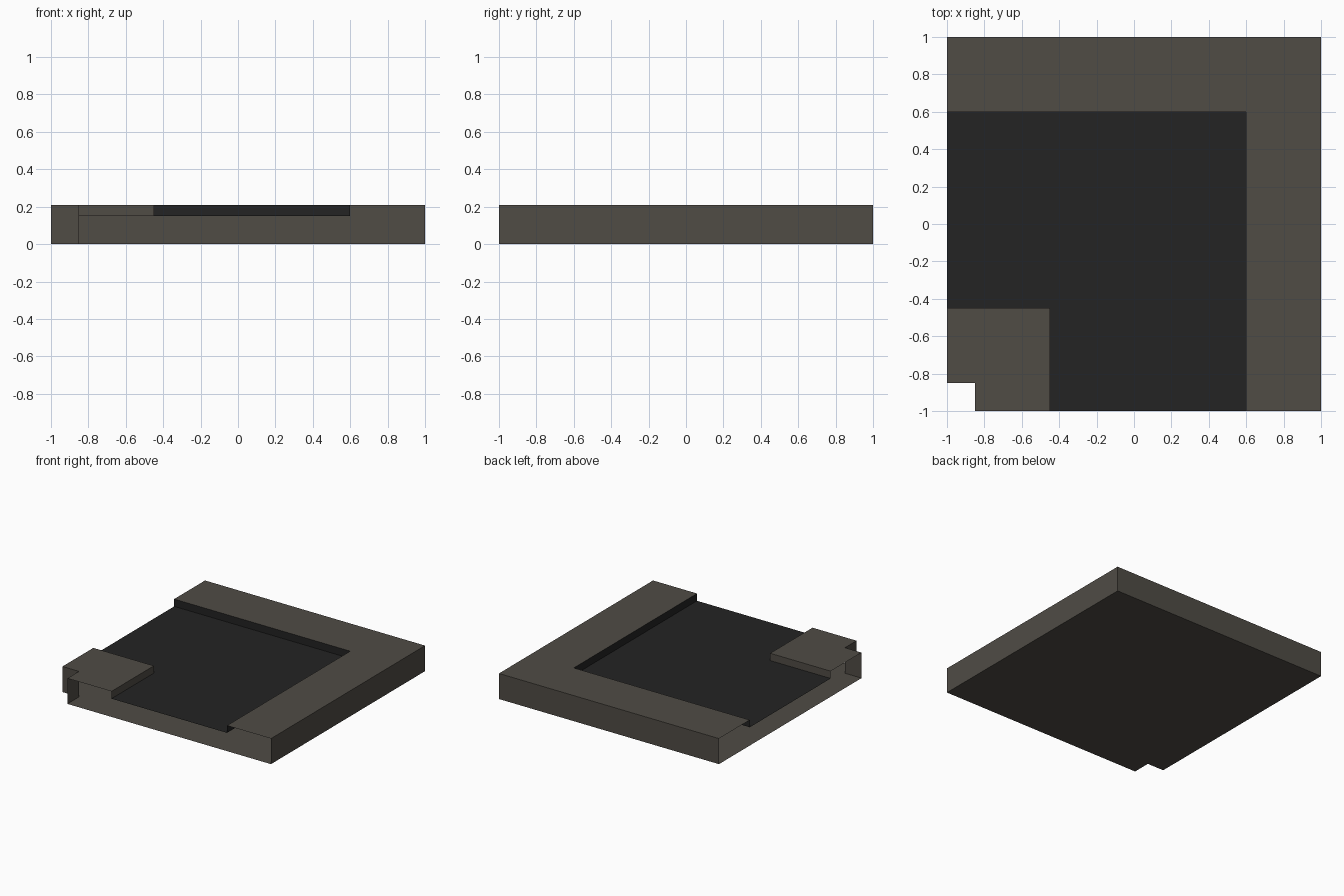
import bpy

if "Cube" in bpy.data.objects:
    bpy.data.objects.remove(bpy.data.objects["Cube"])

TOP, ROAD = 0.21, 0.15           # pavement and road heights
OUT, IN, CUT = 0.6, -0.45, -0.85  # outer kerb, inner kerb, corner notch


def material(name, rgb):
    m = bpy.data.materials.new(name)
    m.diffuse_color = (*rgb, 1.0)
    m.use_nodes = True
    m.node_tree.nodes["Principled BSDF"].inputs["Base Color"].default_value = m.diffuse_color
    return m


paving = material("warm_grey_paving", (0.080, 0.072, 0.060))
asphalt = material("dark_asphalt", (0.0168, 0.0168, 0.0168))


def make(name, verts, faces, mat):
    me = bpy.data.meshes.new(name)
    me.from_pydata(verts, [], faces)
    me.materials.append(mat)
    ob = bpy.data.objects.new(name, me)
    bpy.context.scene.collection.objects.link(ob)
    return ob


def sheet(name, outline, z, mat, down=False):
    """Flat horizontal face from a counter-clockwise outline."""
    pts = outline[::-1] if down else outline
    make(name, [(x, y, z) for x, y in pts], [tuple(range(len(pts)))], mat)


def wall(name, path, z0, z1, mat):
    """Upright faces along a path, facing to the right of travel."""
    n = len(path)
    verts = [(x, y, z) for z in (z0, z1) for x, y in path]
    make(name, verts, [(i, i + 1, n + i + 1, n + i) for i in range(n - 1)], mat)


# Underside, with the notched corner
sheet("underside", [(CUT, -1), (1, -1), (1, 1), (-1, 1), (-1, CUT), (CUT, CUT)],
      0, paving, down=True)

# Outer pavement and its two outside walls (the road ends stay open)
sheet("outer_pavement", [(OUT, -1), (1, -1), (1, 1), (-1, 1), (-1, OUT), (OUT, OUT)],
      TOP, paving)
wall("outer_walls", [(1, -1), (1, 1), (-1, 1)], 0, TOP, paving)
wall("outer_kerb_face", [(-1, OUT), (OUT, OUT), (OUT, -1)], ROAD, TOP, asphalt)

# Inner corner pavement, its kerb faces and the notch walls
sheet("inner_pavement", [(CUT, -1), (IN, -1), (IN, IN), (-1, IN), (-1, CUT), (CUT, CUT)],
      TOP, paving)
wall("inner_kerb_face", [(IN, -1), (IN, IN), (-1, IN)], ROAD, TOP, paving)
wall("notch_walls", [(-1, CUT), (CUT, CUT), (CUT, -1)], 0, TOP, paving)

# Road bend
sheet("road_surface", [(IN, -1), (OUT, -1), (OUT, OUT), (-1, OUT), (-1, IN), (IN, IN)],
      ROAD, asphalt)
